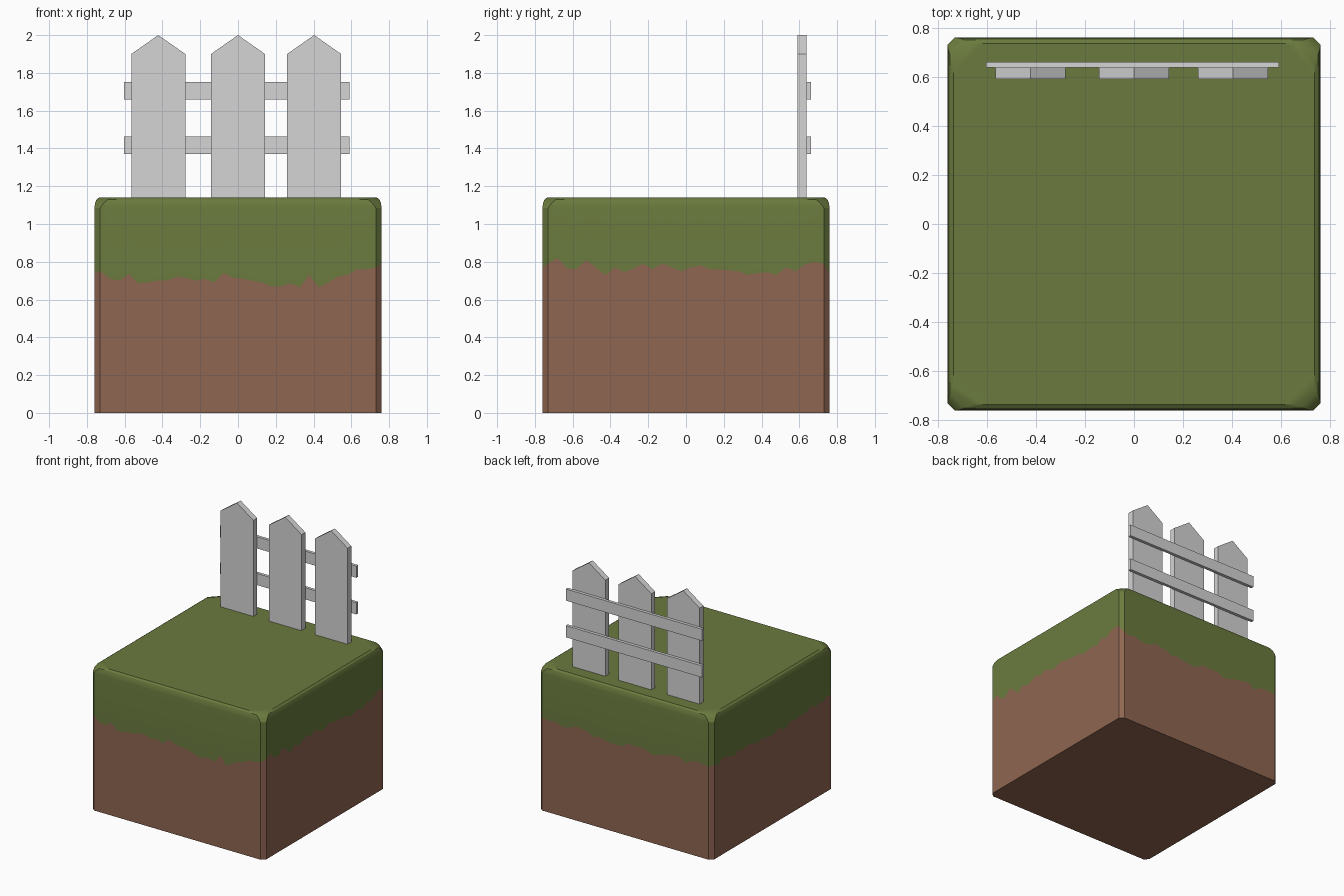
import bpy, bmesh, math, random

if "Cube" in bpy.data.objects:
    bpy.data.objects.remove(bpy.data.objects["Cube"])

random.seed(4)


def material(name, rgb):
    m = bpy.data.materials.new(name)
    m.diffuse_color = (*rgb, 1)
    m.use_nodes = True
    m.node_tree.nodes["Principled BSDF"].inputs["Base Color"].default_value = m.diffuse_color
    return m


GRASS = material("grass green", (0.145, 0.195, 0.048))
DIRT = material("dirt brown", (0.275, 0.132, 0.083))
PAINT = material("fence grey", (0.66, 0.66, 0.66))


def finish(bm, name, mats):
    bmesh.ops.recalc_face_normals(bm, faces=bm.faces[:])
    me = bpy.data.meshes.new(name)
    bm.to_mesh(me)
    bm.free()
    for m in mats:
        me.materials.append(m)
    ob = bpy.data.objects.new(name, me)
    bpy.context.collection.objects.link(ob)
    return ob


# Ground block: stacked chamfered-square rings with a ragged grass line
N = 30
front = [.75, .71, .70, .735, .685, .69, .70, .70, .72, .715, .70, .71, .69, .74, .715,
         .71, .70, .69, .67, .67, .685, .665, .73, .665, .69, .72, .73, .76, .76, .77]
right = [.79, .82, .765, .76, .81, .77, .73, .77, .745, .765, .79, .76, .79, .77, .75,
         .77, .78, .76, .76, .755, .75, .73, .74, .745, .73, .77, .75, .785, .80, .79]


def ragged(ends, middle):
    # sagging line with random drips
    out = []
    for i in range(N):
        t = abs(2 * i / (N - 1) - 1)
        out.append(middle + (ends - middle) * t ** 2 + random.uniform(-.025, .025))
    return out


grass_line = front + right + ragged(.75, .71) + ragged(.75, .72)


def ring(bm, half, chamfer, heights):
    verts = []
    for k in range(4):
        for i in range(N):
            x, y = (2 * i / (N - 1) - 1) * (half - chamfer), -half
            for _ in range(k):
                x, y = -y, x
            verts.append(bm.verts.new((x, y, heights[k * N + i])))
    return verts


bm = bmesh.new()
rings = [ring(bm, h, c, z if isinstance(z, list) else [z] * 4 * N) for h, c, z in (
    (.76, .03, 0.0), (.76, .03, grass_line), (.76, .03, 1.085),
    (.757, .045, 1.11), (.749, .06, 1.13), (.735, .075, 1.14))]
for level, (a, b) in enumerate(zip(rings, rings[1:])):
    for i in range(4 * N):
        j = (i + 1) % (4 * N)
        f = bm.faces.new((a[i], a[j], b[j], b[i]))
        f.material_index = 1 if level == 0 else 0
bm.faces.new(rings[-1]).material_index = 0
bm.faces.new(rings[0][::-1]).material_index = 1
bmesh.ops.recalc_face_normals(bm, faces=bm.faces[:])
for f in bm.faces:
    f.smooth = True
for e in bm.edges:
    e.smooth = e.calc_face_angle(0) < math.radians(30)
finish(bm, "ground_block", [GRASS, DIRT])


# Fence parts: outlines in x-z pushed back along y
def board(name, outline, y0, y1):
    bm = bmesh.new()
    f = bm.faces.new([bm.verts.new((x, y0, z)) for x, z in outline])
    r = bmesh.ops.extrude_face_region(bm, geom=[f])
    for v in r["geom"]:
        if isinstance(v, bmesh.types.BMVert):
            v.co.y = y1
    finish(bm, name, [PAINT])


# Pointed pickets
for name, cx in (("picket_left", -.422), ("picket_middle", 0), ("picket_right", .403)):
    w = .143
    board(name, [(cx - w, 1.135), (cx + w, 1.135), (cx + w, 1.90), (cx, 2.0), (cx - w, 1.90)],
          .59, .637)

# Horizontal rails behind the pickets
for name, z in (("rail_lower", 1.37), ("rail_upper", 1.66)):
    board(name, [(-.603, z), (.59, z), (.59, z + .092), (-.603, z + .092)], .637, .661)
